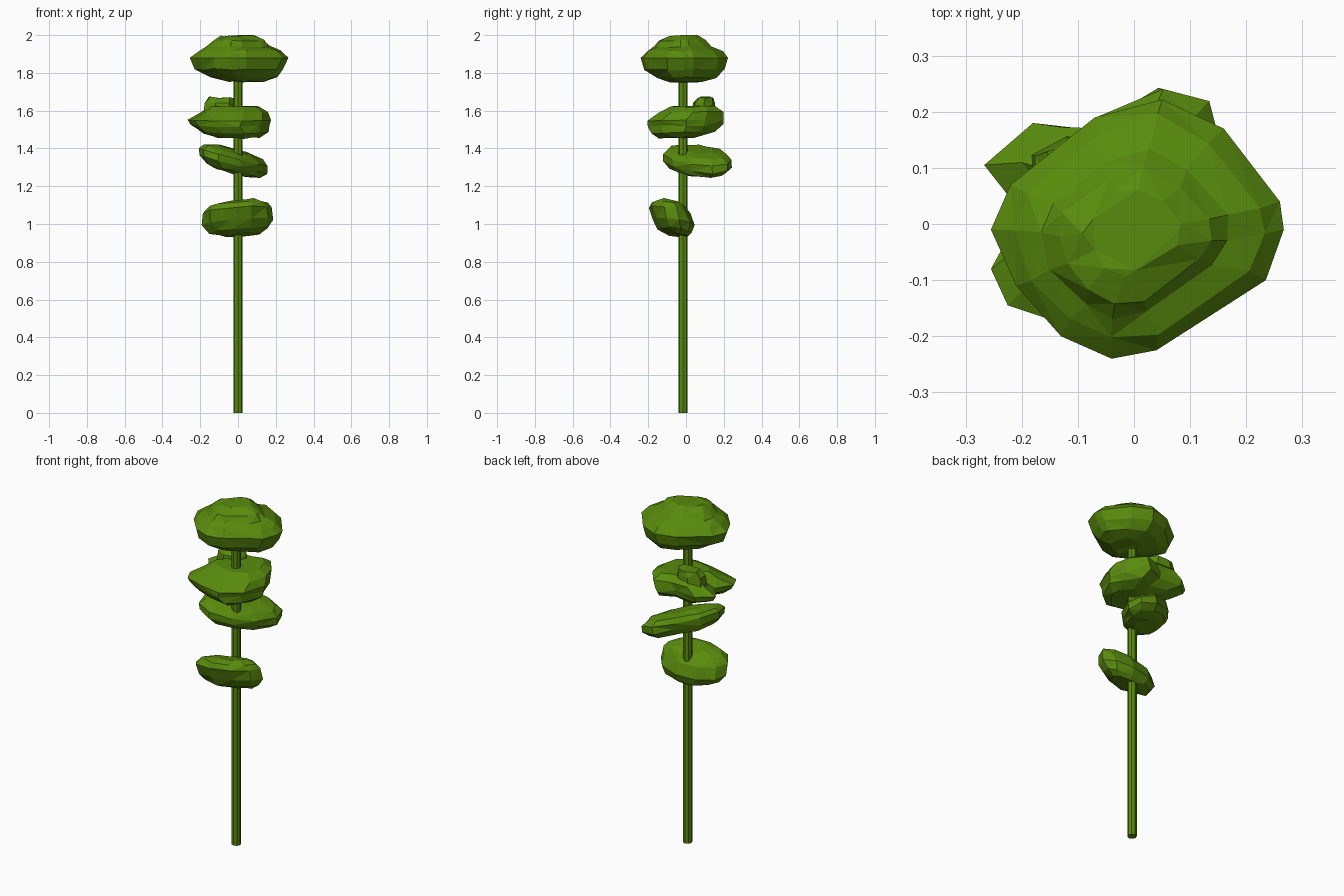
import bpy, bmesh, math, random

if "Cube" in bpy.data.objects:
    bpy.data.objects.remove(bpy.data.objects["Cube"])

random.seed(4)
green = bpy.data.materials.new("leaf_green")
green.diffuse_color = (0.1, 0.26, 0.004, 1)
green.use_nodes = True
green.node_tree.nodes["Principled BSDF"].inputs["Base Color"].default_value = green.diffuse_color


def finish(bm, name):
    bmesh.ops.recalc_face_normals(bm, faces=bm.faces)
    mesh = bpy.data.meshes.new(name)
    bm.to_mesh(mesh)
    bm.free()
    mesh.materials.append(green)
    obj = bpy.data.objects.new(name, mesh)
    bpy.context.collection.objects.link(obj)


def ellipse(cx, cy, rx, ry, angle=0, sides=10):
    pts = []
    c, s = math.cos(angle), math.sin(angle)
    for i in range(sides):
        t = 2 * math.pi * i / sides
        x, y = rx * math.cos(t), ry * math.sin(t)
        pts.append((cx + c * x - s * y, cy + s * x + c * y))
    return pts


def lump(name, outline, layers, tilt=(0, 0), jitter=0.008):
    """Faceted lump: the plan outline lofted through (z, scale, dx, dy) layers."""
    bm = bmesh.new()
    n = len(outline)
    cx = sum(p[0] for p in outline) / n
    cy = sum(p[1] for p in outline) / n
    rings = []
    for z, s, dx, dy in layers:
        ring = []
        for px, py in outline:
            j = [random.uniform(-jitter, jitter) if s < 1 else 0 for _ in range(3)]
            ox, oy = (px - cx) * s + dx, (py - cy) * s + dy
            ring.append(bm.verts.new((cx + ox + j[0], cy + oy + j[1],
                                      z + tilt[0] * ox + tilt[1] * oy + j[2] * 0.6)))
        rings.append(ring)
    for a, b in zip(rings, rings[1:]):
        for i in range(n):
            k = (i + 1) % n
            bm.faces.new((a[i], a[k], b[k], b[i]))
    bm.faces.new(rings[0])
    bm.faces.new(rings[-1])
    bmesh.ops.triangulate(bm, faces=bm.faces[:])
    finish(bm, name)


# trunk
bm = bmesh.new()
bmesh.ops.create_cone(bm, cap_ends=True, segments=8, radius1=0.025, radius2=0.025, depth=1.8)
bmesh.ops.translate(bm, verts=bm.verts, vec=(0, -0.016, 0.9))
finish(bm, "trunk")

# crown: wide cap with a raised dome
lump("crown",
     [(0.267, -0.01), (0.26, 0.04), (0.16, 0.17), (0.05, 0.222), (-0.07, 0.19),
      (-0.22, 0.07), (-0.255, -0.01), (-0.21, -0.11), (-0.13, -0.2),
      (-0.04, -0.24), (0.04, -0.225), (0.235, -0.1)],
     [(1.753, 0.36, 0.04, 0.01), (1.777, 0.68, 0.02, 0.01), (1.82, 0.9, 0, 0),
      (1.88, 1, 0, 0), (1.915, 0.86, 0, 0), (1.94, 0.65, -0.01, -0.01),
      (1.972, 0.52, -0.01, -0.01), (1.997, 0.34, -0.01, 0)])

# upper foliage: lobed pad with a small knob behind the trunk
lump("upper_foliage",
     [(0.175, 0.0), (0.14, 0.1), (0.06, 0.2), (-0.05, 0.165), (-0.18, 0.18),
      (-0.267, 0.105), (-0.2, 0.02), (-0.255, -0.08), (-0.225, -0.145),
      (-0.12, -0.18), (0.02, -0.205), (0.13, -0.13)],
     [(1.458, 0.48, 0.06, -0.04), (1.483, 0.8, 0.03, -0.015), (1.52, 0.95, 0, 0),
      (1.55, 1, 0, 0), (1.59, 0.82, 0.03, 0.03), (1.622, 0.58, 0.04, 0.03)],
     tilt=(0, 0.02))
lump("upper_foliage_knob", ellipse(-0.1, 0.095, 0.085, 0.06, 0, 7),
     [(1.57, 1.1, 0, 0), (1.64, 1, 0, 0), (1.67, 0.75, 0.01, 0.01)])

# middle foliage: long diagonal pad sloping down to the right
lump("middle_foliage", ellipse(-0.025, 0.06, 0.225, 0.125, math.radians(45)),
     [(1.27, 0.5, -0.01, -0.01), (1.285, 0.82, 0, 0), (1.315, 0.98, 0, 0),
      (1.355, 1, 0, 0), (1.383, 0.85, 0, 0), (1.398, 0.5, 0, 0)], tilt=(-0.28, 0.04))

# lower foliage: pad on the front of the trunk, leaning forward and up
lump("lower_foliage", ellipse(-0.003, -0.075, 0.192, 0.108, math.radians(9)),
     [(0.943, 0.5, 0.03, 0.03), (0.965, 0.82, 0.01, 0.015), (1.01, 1, 0, 0.01),
      (1.07, 0.98, 0, -0.01), (1.1, 0.8, 0.005, -0.015), (1.118, 0.5, 0.01, -0.015)],
     tilt=(0.1, -0.17))
